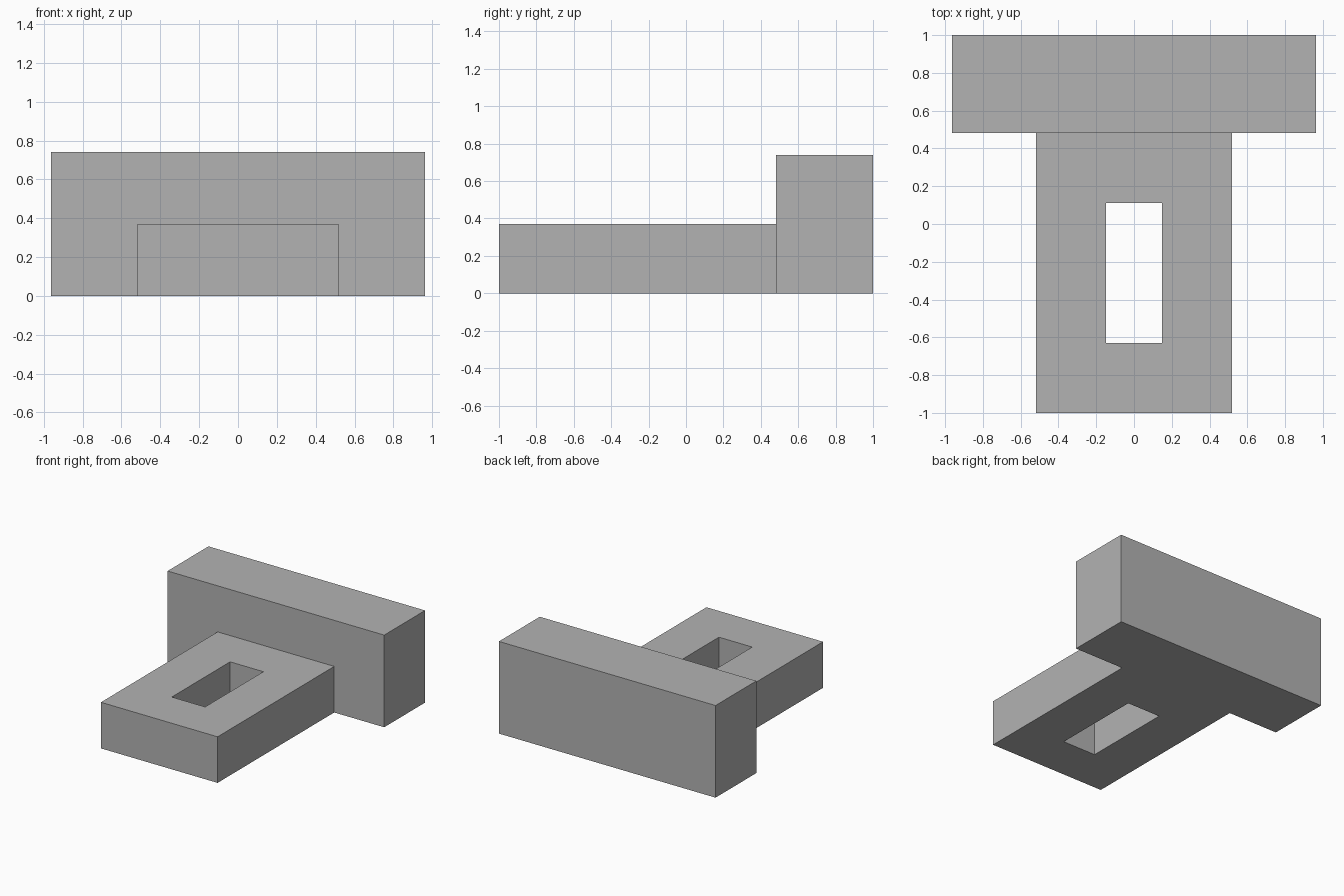
import bpy

# Remove the default object
default = bpy.data.objects.get("Cube")
if default:
    bpy.data.objects.remove(default, do_unlink=True)

UNIT = 1 / 27  # design module: the model is 54 modules long

# Single neutral grey
grey = bpy.data.materials.new("neutral grey")
grey.use_nodes = True
colour = (0.45, 0.45, 0.45, 1)
grey.diffuse_color = colour
grey.node_tree.nodes["Principled BSDF"].inputs["Base Color"].default_value = colour


def box(name, half_width, y0, y1, z0, z1):
    """Box centred on x, with its limits given in modules."""
    bpy.ops.mesh.primitive_cube_add(size=1)
    obj = bpy.context.object
    obj.name = obj.data.name = name
    obj.location = (0, (y0 + y1) / 2 * UNIT, (z0 + z1) / 2 * UNIT)
    obj.scale = (2 * half_width * UNIT, (y1 - y0) * UNIT, (z1 - z0) * UNIT)
    bpy.ops.object.transform_apply(location=True, rotation=False, scale=True)
    obj.data.materials.append(grey)
    return obj


def combine(target, tool, operation):
    """Apply a boolean to the target and discard the tool."""
    mod = target.modifiers.new(operation.title(), "BOOLEAN")
    mod.operation = operation
    mod.solver = "EXACT"
    mod.object = tool
    bpy.context.view_layer.objects.active = target
    bpy.ops.object.modifier_apply(modifier=mod.name)
    bpy.data.objects.remove(tool, do_unlink=True)


# Tall cross block at the back, low tongue running forward from it
bracket = box("slotted_bracket", 26, 13, 27, 0, 20)
tongue = box("tongue", 14, -27, 14, 0, 10)
combine(bracket, tongue, "UNION")

# Rectangular slot through the tongue
slot = box("slot_cutter", 4, -17, 3, -2, 12)
combine(bracket, slot, "DIFFERENCE")
